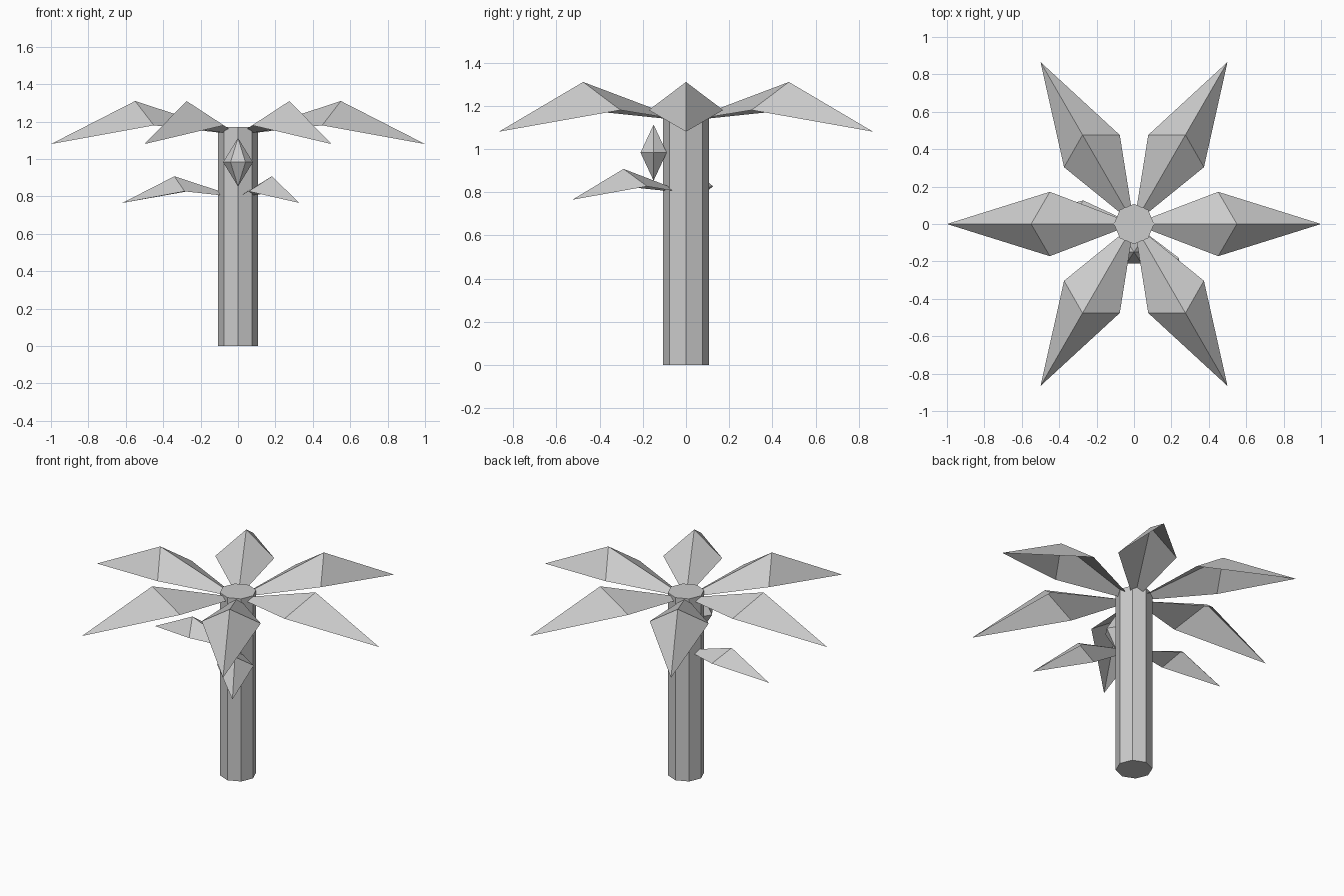
import bpy
import bmesh
import math
from mathutils import Matrix, Vector

cube = bpy.data.objects.get("Cube")
if cube:
    bpy.data.objects.remove(cube, do_unlink=True)

# One plain grey for the whole tree
GREY = (0.6, 0.6, 0.6, 1.0)
grey = bpy.data.materials.new("plain grey")
grey.use_nodes = True
grey.diffuse_color = GREY
grey.node_tree.nodes["Principled BSDF"].inputs["Base Color"].default_value = GREY


def add_object(name, bm):
    """Turn a bmesh into a flat-shaded grey object."""
    mesh = bpy.data.meshes.new(name)
    bm.to_mesh(mesh)
    bm.free()
    mesh.materials.append(grey)
    obj = bpy.data.objects.new(name, mesh)
    bpy.context.collection.objects.link(obj)
    return obj


def add_leaf(name, angle, size, height):
    """Thin folded diamond leaf: root, tip, two side corners and a raised ridge."""
    bm = bmesh.new()
    root, right, tip, left, ridge = [bm.verts.new(p) for p in (
        (0, 0, 0), (0.45, -0.172, 0.05), (1, 0, -0.05),
        (0.45, 0.172, 0.05), (0.55, 0, 0.18))]
    rim = [root, right, tip, left]
    for a, b in zip(rim, rim[1:] + rim[:1]):
        bm.faces.new((a, b, ridge))
    bm.transform(Matrix.Translation((0, 0, height))
                 @ Matrix.Rotation(math.radians(angle), 4, "Z")
                 @ Matrix.Scale(size, 4))
    return add_object(name, bm)


# Trunk: straight eight-sided post
TRUNK_HEIGHT = 1.17
bm = bmesh.new()
bmesh.ops.create_cone(bm, cap_ends=True, segments=8, radius1=0.107,
                      radius2=0.107, depth=TRUNK_HEIGHT)
# Keep a corner facing straight along each axis
first = max(bm.verts, key=lambda v: v.co.x).co
turn = -math.atan2(first.y, first.x)
bm.transform(Matrix.Translation((0, 0, TRUNK_HEIGHT / 2))
             @ Matrix.Rotation(turn, 4, "Z"))
add_object("trunk", bm)

# Crown of six large leaves
for i in range(6):
    add_leaf(f"crown_leaf_{i + 1}", i * 60, 1.0, 1.13)

# Two small leaves lower on the trunk
add_leaf("small_leaf_side", 176, 0.62, 0.796)
add_leaf("small_leaf_front", -58, 0.62, 0.796)

# Hanging fruit: six-sided double pyramid in front of the trunk
bm = bmesh.new()
ring = [bm.verts.new((0.08 * math.cos(math.radians(a)),
                      0.07 * math.sin(math.radians(a)), 0))
        for a in range(0, 360, 60)]
top = bm.verts.new((0, 0, 0.13))
bottom = bm.verts.new((0, 0, -0.13))
for a, b in zip(ring, ring[1:] + ring[:1]):
    bm.faces.new((a, b, top))
    bm.faces.new((b, a, bottom))
bm.transform(Matrix.Translation(Vector((0, -0.15, 0.983))))
add_object("fruit", bm)
